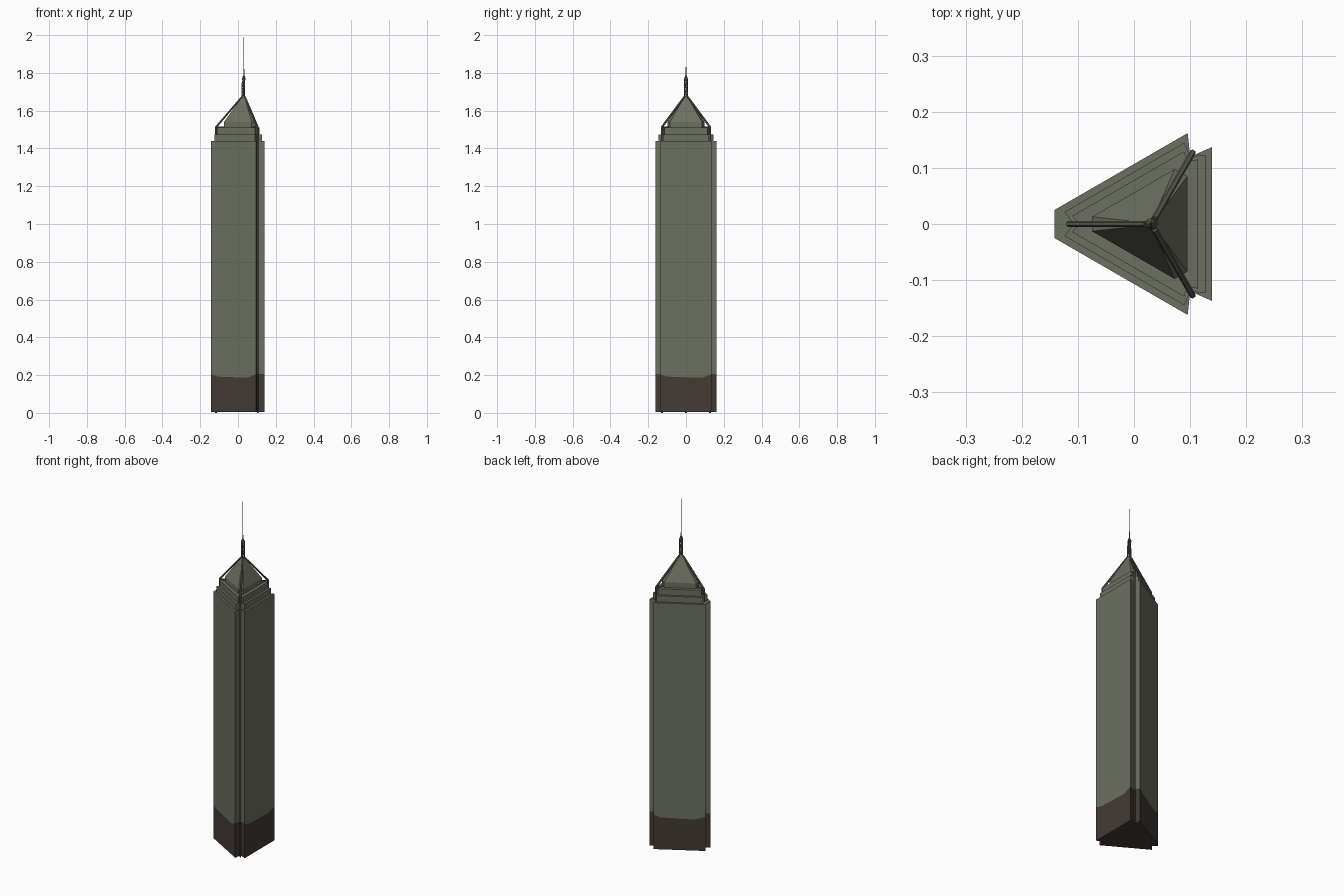
import bpy, bmesh, math
from mathutils import Vector

if "Cube" in bpy.data.objects:
    bpy.data.objects.remove(bpy.data.objects["Cube"])

CX = 0.031  # triangle centre in x


def mat(name, c):
    m = bpy.data.materials.new(name)
    m.diffuse_color = (*c, 1)
    m.use_nodes = True
    m.node_tree.nodes["Principled BSDF"].inputs["Base Color"].default_value = m.diffuse_color
    return m


STONE = mat("grey green stone", (0.150, 0.162, 0.120))
BROWN = mat("dark brown base", (0.056, 0.043, 0.036))
METAL = mat("dark grey metal", (0.105, 0.112, 0.088))


def at(r, deg, z, side=0.0):
    a = math.radians(deg)
    return Vector((CX + r * math.cos(a) - side * math.sin(a),
                   r * math.sin(a) + side * math.cos(a), z))


def outline(d, w, notch, zs):
    """Three-sided plan with notched corners; zs = heights along each side."""
    pts = []
    for k in range(3):
        a = k * 120
        for t, z in zip((-1, -0.72, 0.6, 1), zs):
            pts.append(at(d, a, z, w * t))
        if notch:
            pts.append(at(notch, a + 60, zs[0], -0.004))
            pts.append(at(notch, a + 60, zs[0], 0.004))
    return pts


def loft(name, rings, mats):
    bm = bmesh.new()
    vs = [[bm.verts.new(p) for p in ring] for ring in rings]
    n = len(vs[0])
    for i in range(len(vs) - 1):
        for j in range(n):
            k = (j + 1) % n
            f = bm.faces.new((vs[i][j], vs[i][k], vs[i + 1][k], vs[i + 1][j]))
            f.material_index = min(i, len(mats) - 1)
    bottom = bm.faces.new(vs[0][::-1])
    bottom.material_index = 0
    top = bm.faces.new(vs[-1])
    top.material_index = len(mats) - 1
    bmesh.ops.triangulate(bm, faces=[bottom, top])
    me = bpy.data.meshes.new(name)
    bm.to_mesh(me)
    bm.free()
    for m in mats:
        me.materials.append(m)
    ob = bpy.data.objects.new(name, me)
    bpy.context.collection.objects.link(ob)
    return ob


def bar(name, a, b, r1, r2=None, sides=6, m=METAL):
    r2 = r1 if r2 is None else r2
    q = (b - a).to_track_quat('Z', 'Y')
    rings = []
    for p, r in ((a, r1), (b, r2)):
        rings.append([p + q @ Vector((r * math.cos(i * math.tau / sides),
                                      r * math.sin(i * math.tau / sides), 0))
                      for i in range(sides)])
    return loft(name, rings, [m])


# Shaft with dark base
loft("tower_shaft", [outline(0.108, 0.137, 0.144, [0.006] * 4),
                     outline(0.108, 0.137, 0.144, [0.205, 0.192, 0.186, 0.205]),
                     outline(0.108, 0.137, 0.144, [1.44] * 4)], [BROWN, STONE])

# Stepped tiers
loft("lower_tier", [outline(0.096, 0.123, 0.142, [z] * 4) for z in (1.44, 1.475)], [STONE])
loft("upper_tier", [outline(0.083, 0.115, 0.132, [z] * 4) for z in (1.475, 1.51)], [STONE])

# Pyramid roof
loft("roof_pyramid", [outline(0.064, 0.085, 0, [1.51] * 4),
                      outline(0.064, 0.085, 0, [1.54] * 4),
                      outline(0.006, 0.006, 0, [1.675] * 4)], [STONE])

# Corner columns, sloping struts and mast legs
for k in range(3):
    a = 60 + 120 * k
    bar(f"corner_column_base_{k}", at(0.147, a, 0), at(0.147, a, 0.205), 0.005, m=BROWN)
    bar(f"corner_column_{k}", at(0.147, a, 0.205), at(0.147, a, 1.515), 0.005, m=STONE)
    bar(f"roof_strut_{k}", at(0.148, a, 1.512), at(0.011, a, 1.672), 0.0055)
    bar(f"tie_strut_{k}", at(0.148, a, 1.512), at(0.095, a, 1.512), 0.004)
    bar(f"mast_leg_{k}", at(0.0095, a, 1.665), at(0.0085, a, 1.77), 0.0028)
    # Zigzag bracing between the legs
    for i in range(5):
        z = 1.675 + i * 0.019
        b = a + 120
        s, e = (a, b) if i % 2 else (b, a)
        bar(f"mast_brace_{k}_{i}", at(0.0095, s, z), at(0.0095, e, z + 0.019), 0.0016, sides=4)
        bar(f"mast_ring_{k}_{i}", at(0.0095, a, z), at(0.0095, b, z), 0.0016, sides=4)

# Mast core, cap and antenna
bar("mast_core", at(0, 0, 1.66), at(0, 0, 1.77), 0.004)
bar("mast_cap", at(0, 0, 1.765), at(0, 0, 1.785), 0.011, 0.004, 8)
bar("antenna_lower", at(0, 0, 1.78), at(0, 0, 1.825), 0.0032, 0.002)
bar("antenna_tip", at(0, 0, 1.82), at(0, 0, 2.0), 0.0016, 0.0005)
